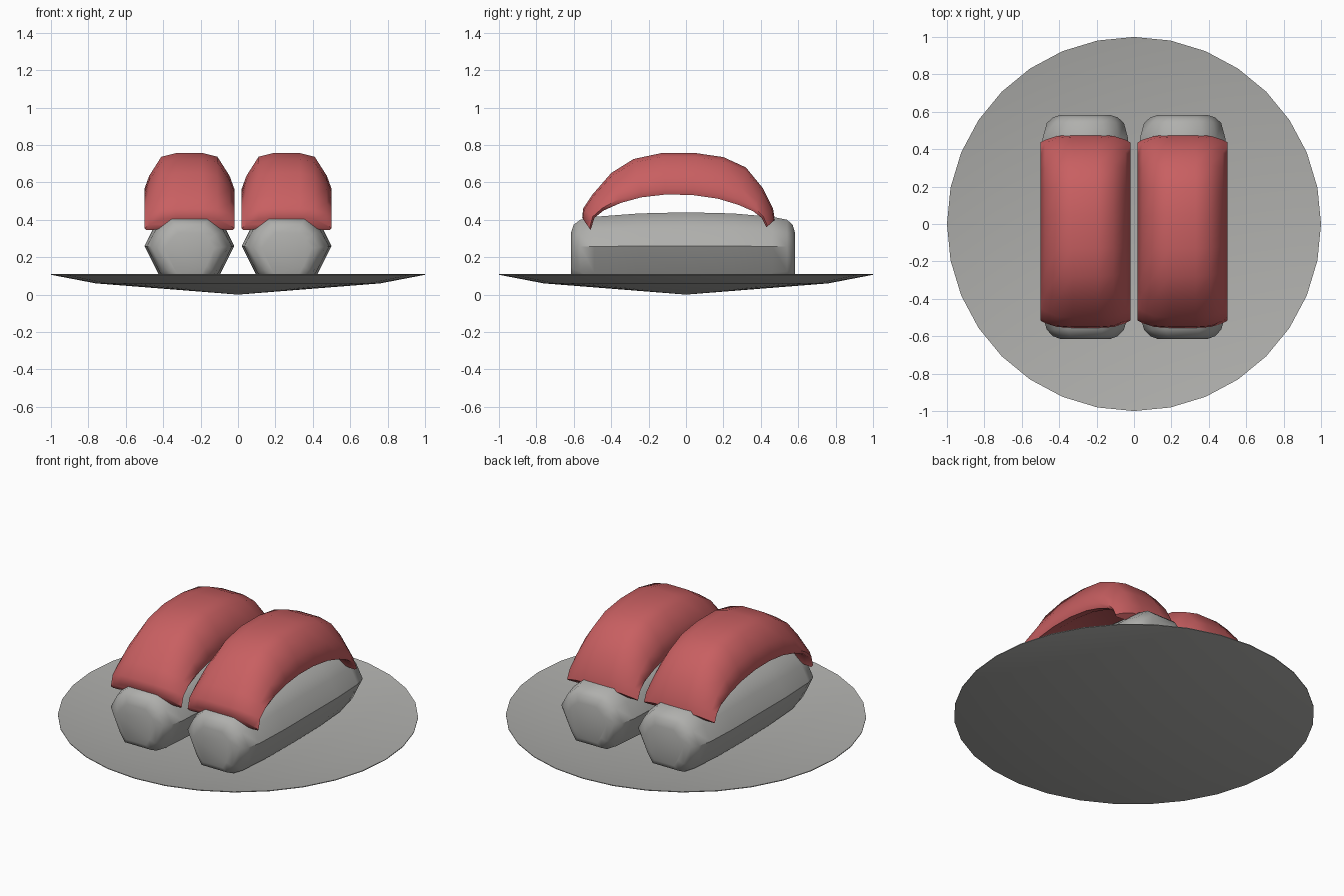
import bpy, bmesh, math

if "Cube" in bpy.data.objects:
    bpy.data.objects.remove(bpy.data.objects["Cube"])


def material(name, color):
    m = bpy.data.materials.new(name)
    m.diffuse_color = (*color, 1)
    m.use_nodes = True
    m.node_tree.nodes["Principled BSDF"].inputs["Base Color"].default_value = m.diffuse_color
    return m


CERAMIC = material("pale grey", (0.43, 0.43, 0.415))
FISH = material("salmon red", (0.58, 0.115, 0.12))


def loft(name, rings, mat, angle, x=0.0):
    """Skin closed rings of points; a ring of one point makes a fan, open ends are capped."""
    bm = bmesh.new()
    vs = [[bm.verts.new(p) for p in r] for r in rings]
    for a, b in zip(vs, vs[1:]):
        n = max(len(a), len(b))
        for i in range(n):
            j = (i + 1) % n
            if len(a) == 1:
                bm.faces.new((a[0], b[i], b[j]))
            elif len(b) == 1:
                bm.faces.new((a[i], a[j], b[0]))
            else:
                bm.faces.new((a[i], a[j], b[j], b[i]))
    for r in (vs[0], vs[-1]):
        if len(r) > 2:
            bm.faces.new(r)
    bmesh.ops.recalc_face_normals(bm, faces=bm.faces)
    me = bpy.data.meshes.new(name)
    bm.to_mesh(me)
    bm.free()
    me.materials.append(mat)
    ob = bpy.data.objects.new(name, me)
    bpy.context.collection.objects.link(ob)
    ob.location.x = x
    bpy.ops.object.select_all(action='DESELECT')
    ob.select_set(True)
    bpy.context.view_layer.objects.active = ob
    bpy.ops.object.shade_smooth_by_angle(angle=math.radians(angle))
    return ob


def mirrored(half):
    """Full section from its right half, listed top to bottom."""
    return half + [(-x, z) for x, z in reversed(half)]


# Plate: shallow thin dish turned from a profile, 32 sides
def circle(r, z, n=32):
    if r == 0:
        return [(0, 0, z)]
    return [(r * math.cos(2 * math.pi * i / n), r * math.sin(2 * math.pi * i / n), z)
            for i in range(n)]


plate_profile = [(0, 0.0), (0.76, 0.06), (1, 0.106), (1, 0.11), (0.76, 0.067), (0, 0.008)]
loft("plate", [circle(r, z) for r, z in plate_profile], CERAMIC, 40)

# Rice block: section scaled along its length (y, width scale, height scale)
rice_section = mirrored([(0.11, 0.20), (0.19, 0.12), (0.24, 0.02), (0.165, -0.13), (0.12, -0.19)])
rice_stations = [(-0.615, 0.55, 0.45), (-0.6, 0.72, 0.67), (-0.565, 0.86, 0.80), (-0.49, 0.95, 0.88),
                 (-0.25, 1, 0.97), (0, 1, 1), (0.25, 1, 0.97),
                 (0.46, 0.95, 0.88), (0.54, 0.86, 0.80), (0.57, 0.72, 0.67), (0.583, 0.55, 0.45)]
rice_rings = [[(x * sx, y, 0.24 + z * (sz if z > 0 else math.sqrt(sz))) for x, z in rice_section]
              for y, sx, sz in rice_stations]

# Fish slice: section of (x, fraction from lower edge to crest) swept along the arch
fish_section = mirrored([(0.07, 1), (0.15, 0.91), (0.215, 0.45), (0.24, 0.14), (0.23, 0),
                         (0.19, 0.02), (0.11, 0.22)])
# crest y, crest z, lower edge y, lower edge z
fish_stations = [(-0.555, 0.41, -0.51, 0.345), (-0.55, 0.46, -0.49, 0.41),
                 (-0.50, 0.535, -0.44, 0.45), (-0.40, 0.65, -0.35, 0.49),
                 (-0.28, 0.725, -0.24, 0.52), (-0.13, 0.757, -0.11, 0.535),
                 (0.05, 0.757, 0.03, 0.533), (0.20, 0.735, 0.17, 0.513),
                 (0.32, 0.68, 0.28, 0.48), (0.41, 0.57, 0.36, 0.445),
                 (0.465, 0.46, 0.405, 0.41), (0.475, 0.40, 0.43, 0.36)]
# the section is listed right half then left half, so it closes through the hollow underside
fish_rings = [[(x, yi + f * (yo - yi), zi + f * (zo - zi)) for x, f in fish_section]
              for yo, zo, yi, zi in fish_stations]

# Two identical pieces side by side
for side, x in (("left", -0.26), ("right", 0.26)):
    loft("rice_" + side, rice_rings, CERAMIC, 50, x)
    loft("fish_slice_" + side, fish_rings, FISH, 55, x)
